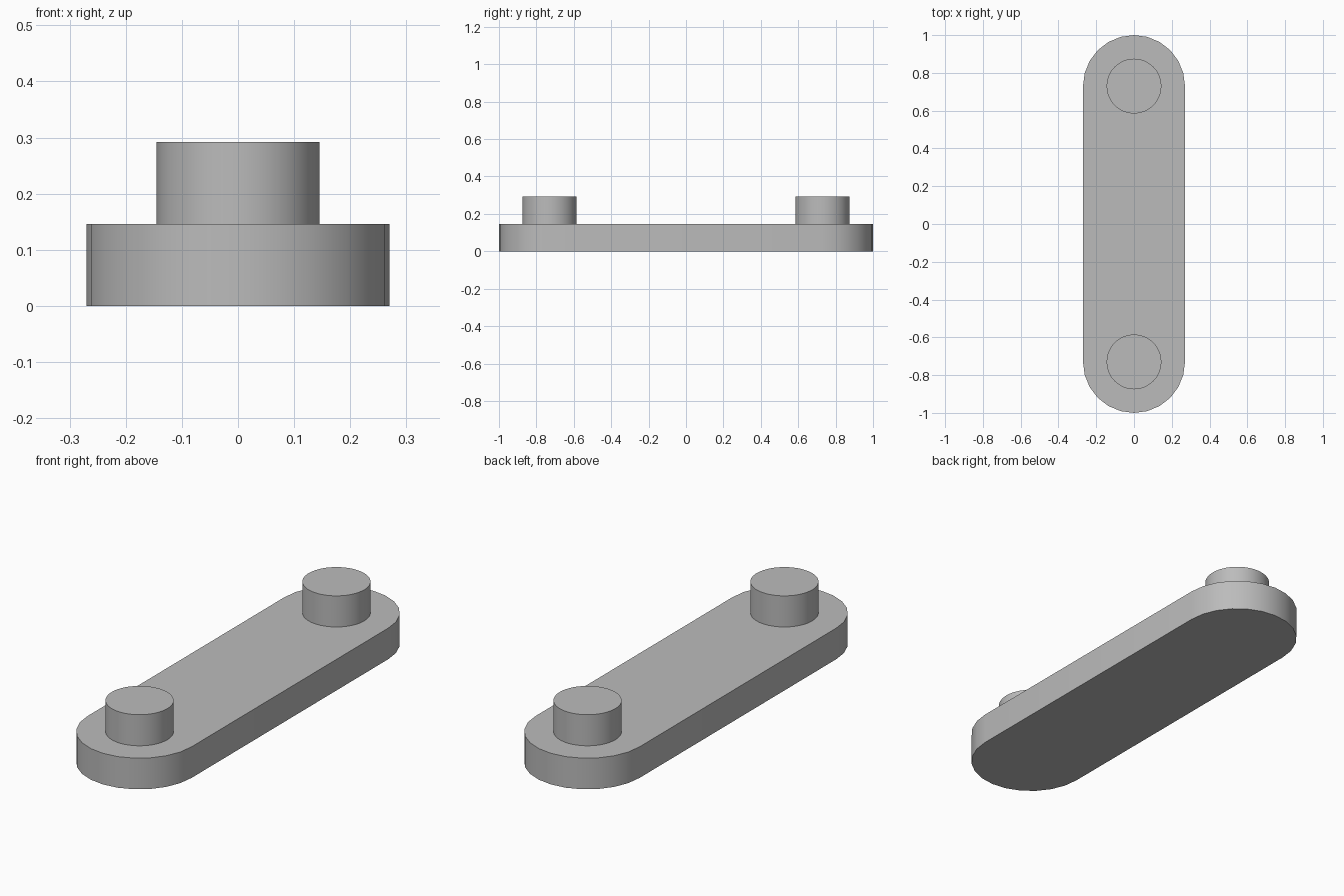
import bpy
import bmesh
from math import cos, sin, pi, radians

cube = bpy.data.objects.get("Cube")
if cube:
    bpy.data.objects.remove(cube, do_unlink=True)

HALF_WIDTH = 0.27
CENTRE = 0.73        # distance of each rounded end's centre from the middle
PLATE_TOP = 0.146
PEG_RADIUS = 0.145
PEG_TOP = 0.292
END_STEPS = 12
PEG_SIDES = 48

grey = bpy.data.materials.new("plain grey")
grey.use_nodes = True
grey.diffuse_color = (0.5, 0.5, 0.5, 1)
grey.node_tree.nodes["Principled BSDF"].inputs["Base Color"].default_value = grey.diffuse_color


def arc(radius, centre_y, start, sweep, steps):
    """Points along an arc, both ends included."""
    angles = [start + sweep * i / steps for i in range(steps + 1)]
    return [(radius * cos(a), centre_y + radius * sin(a)) for a in angles]


def extrude_outline(name, outline, bottom, top):
    """Solid with a flat outline raised between two heights."""
    bm = bmesh.new()
    base = bm.faces.new([bm.verts.new((x, y, bottom)) for x, y in outline])
    raised = bmesh.ops.extrude_face_region(bm, geom=[base], use_keep_orig=True)
    verts = [v for v in raised["geom"] if isinstance(v, bmesh.types.BMVert)]
    bmesh.ops.translate(bm, verts=verts, vec=(0, 0, top - bottom))
    bmesh.ops.recalc_face_normals(bm, faces=bm.faces)
    mesh = bpy.data.meshes.new(name)
    bm.to_mesh(mesh)
    bm.free()
    mesh.materials.append(grey)
    obj = bpy.data.objects.new(name, mesh)
    bpy.context.collection.objects.link(obj)
    bpy.ops.object.select_all(action="DESELECT")
    obj.select_set(True)
    bpy.context.view_layer.objects.active = obj
    bpy.ops.object.shade_smooth_by_angle(angle=radians(30))
    return obj


# Long plate with a half-round at each end
plate_outline = (arc(HALF_WIDTH, CENTRE, 0, pi, END_STEPS)
                 + arc(HALF_WIDTH, -CENTRE, pi, pi, END_STEPS))
extrude_outline("link_plate", plate_outline, 0, PLATE_TOP)

# Round peg standing over the centre of each end
for name, y in (("front_peg", -CENTRE), ("back_peg", CENTRE)):
    circle = arc(PEG_RADIUS, y, 0, 2 * pi, PEG_SIDES)[:-1]
    extrude_outline(name, circle, PLATE_TOP, PEG_TOP)
